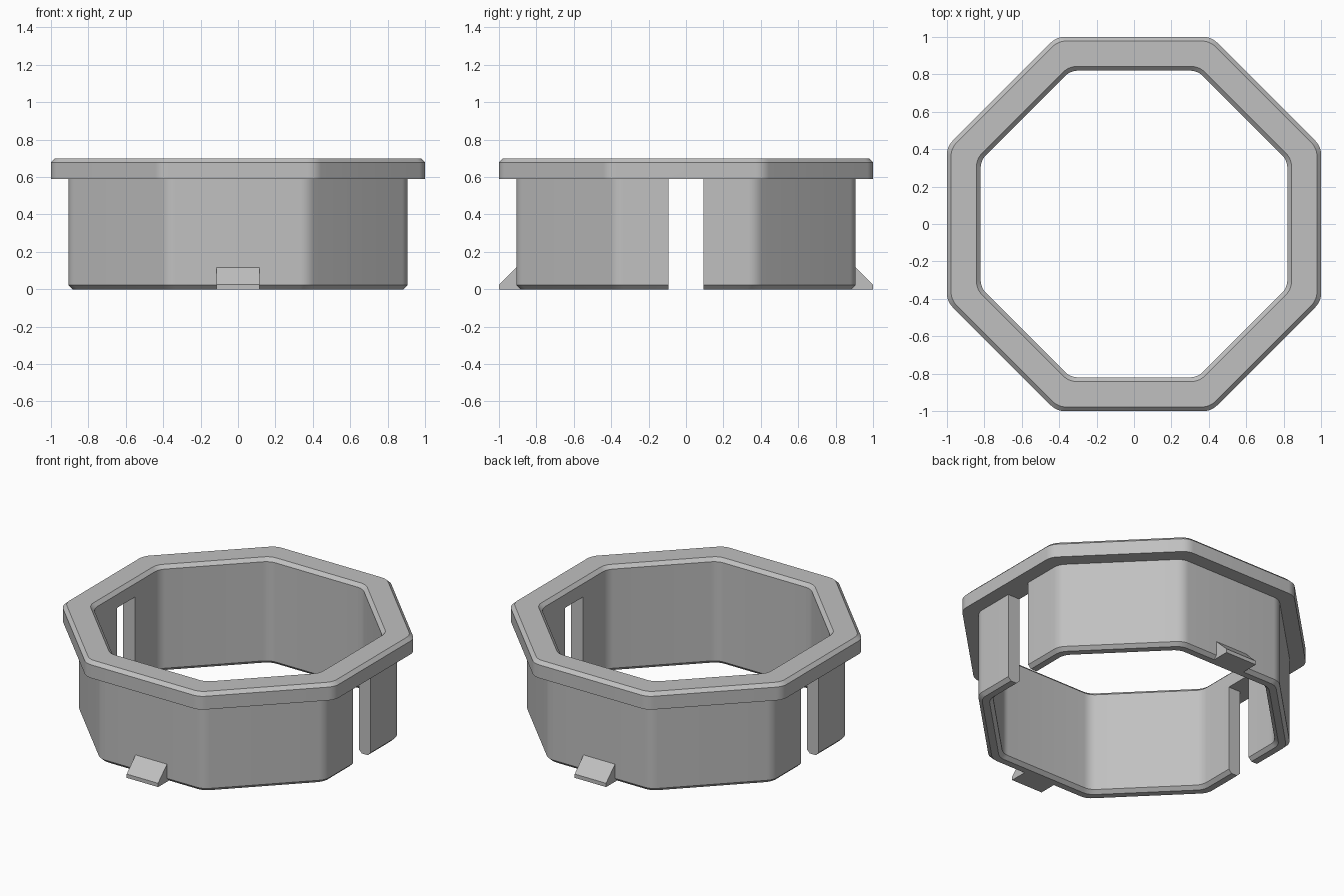
import bpy, bmesh
from math import pi, cos, sin

cube = bpy.data.objects.get("Cube")
if cube:
    bpy.data.objects.remove(cube, do_unlink=True)

grey = bpy.data.materials.new("light_grey")
grey.use_nodes = True
COLOUR = (0.53, 0.53, 0.53, 1)
grey.diffuse_color = COLOUR
grey.node_tree.nodes["Principled BSDF"].inputs["Base Color"].default_value = COLOUR


def make_object(name, bm):
    bmesh.ops.recalc_face_normals(bm, faces=bm.faces)
    mesh = bpy.data.meshes.new(name)
    bm.to_mesh(mesh)
    bm.free()
    mesh.materials.append(grey)
    obj = bpy.data.objects.new(name, mesh)
    bpy.context.collection.objects.link(obj)
    return obj


def octagon(apothem, radius=0.1, steps=6):
    """Outline of an octagon with rounded corners."""
    points = []
    for corner in range(8):
        mid = (corner + 0.5) * pi / 4
        reach = (apothem - radius) / cos(pi / 8)
        for s in range(steps + 1):
            a = mid + (s / steps - 0.5) * pi / 4
            points.append((reach * cos(mid) + radius * cos(a),
                           reach * sin(mid) + radius * sin(a)))
    return points


# Octagonal collar: closed wall and flange section (apothem, height)
WALL, BORE, FLANGE_Z, TOP, EDGE = 0.907, 0.82, 0.59, 0.70, 0.022
section = [
    (BORE + EDGE, 0), (WALL - EDGE, 0), (WALL, EDGE), (WALL, FLANGE_Z),
    (1, FLANGE_Z), (1, TOP - EDGE), (1 - EDGE, TOP),
    (BORE + EDGE, TOP), (BORE, TOP - EDGE), (BORE, EDGE),
]
bm = bmesh.new()
loops = [[bm.verts.new((x, y, z)) for x, y in octagon(a)] for a, z in section]
for i, lower in enumerate(loops):
    upper = loops[(i + 1) % len(loops)]
    for j in range(len(lower)):
        k = (j + 1) % len(lower)
        bm.faces.new((lower[j], lower[k], upper[k], upper[j]))
collar = make_object("octagonal_collar", bm)

# Side slots cut through both side walls up to the flange
bm = bmesh.new()
bmesh.ops.create_cube(bm, size=1)
for v in bm.verts:
    v.co = (v.co.x * 3, v.co.y * 0.185, FLANGE_Z if v.co.z > 0 else -0.2)
cutter = make_object("slot_cutter", bm)
cutter.hide_render = True
cut = collar.modifiers.new("side_slots", 'BOOLEAN')
cut.operation = 'DIFFERENCE'
cut.solver = 'EXACT'
cut.object = cutter
bpy.ops.object.select_all(action='DESELECT')
bpy.context.view_layer.objects.active = collar
collar.select_set(True)
bpy.ops.object.modifier_apply(modifier=cut.name)
bpy.data.objects.remove(cutter, do_unlink=True)
bpy.ops.object.shade_smooth_by_angle(angle=pi / 6)

# Wedge-shaped snap clips at front and back
clip_profile = [(0.87, 0), (1, 0), (1, 0.025), (0.905, 0.118), (0.87, 0.118)]
for name, side in (("front_clip", -1), ("back_clip", 1)):
    bm = bmesh.new()
    ends = [[bm.verts.new((x, side * y, z)) for y, z in clip_profile]
            for x in (-0.115, 0.115)]
    for end in ends:
        bm.faces.new(end)
    for j in range(len(clip_profile)):
        k = (j + 1) % len(clip_profile)
        bm.faces.new((ends[0][j], ends[0][k], ends[1][k], ends[1][j]))
    make_object(name, bm)
